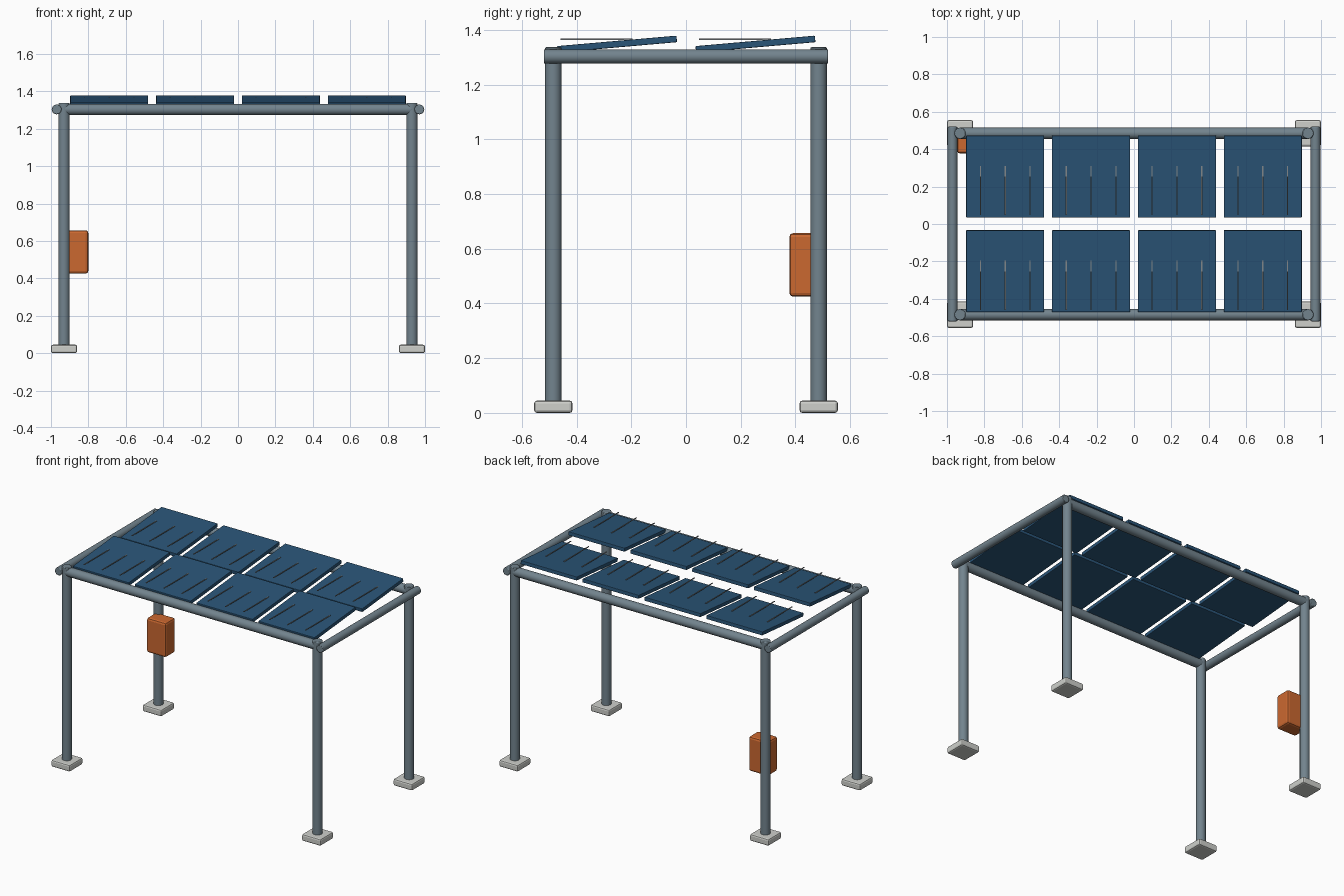
import bpy
from math import radians
from mathutils import Vector

cube = bpy.data.objects.get("Cube")
if cube:
    bpy.data.objects.remove(cube, do_unlink=True)


def material(name, rgb):
    m = bpy.data.materials.new(name)
    m.use_nodes = True
    colour = (*rgb, 1)
    m.diffuse_color = colour
    m.node_tree.nodes["Principled BSDF"].inputs["Base Color"].default_value = colour
    return m


STEEL = material("blue_grey_steel", (0.17, 0.23, 0.27))
BLUE = material("panel_blue", (0.023, 0.09, 0.185))
ORANGE = material("box_orange", (0.6, 0.14, 0.03))
CONCRETE = material("pale_concrete", (0.62, 0.63, 0.6))
BAR = material("bar_grey", (0.22, 0.24, 0.25))


def finish(obj, name, mat, bevel):
    obj.name = name
    obj.data.materials.append(mat)
    bpy.ops.object.transform_apply(location=False, rotation=False, scale=True)
    if bevel:
        mod = obj.modifiers.new("soft_edges", "BEVEL")
        mod.width = bevel
        mod.segments = 2
        mod.limit_method = "ANGLE"
        mod.angle_limit = radians(40)
    return obj


def box(name, size, loc, mat, bevel=0.0, tilt=0.0):
    bpy.ops.mesh.primitive_cube_add(size=1, location=loc, rotation=(tilt, 0, 0))
    obj = bpy.context.object
    obj.scale = size
    return finish(obj, name, mat, bevel)


def tube(name, start, end, radius, bevel=0.004):
    a, b = Vector(start), Vector(end)
    bpy.ops.mesh.primitive_cylinder_add(
        vertices=24, radius=radius, depth=(b - a).length, location=(a + b) / 2,
        rotation=(b - a).to_track_quat("Z", "Y").to_euler())
    obj = finish(bpy.context.object, name, STEEL, bevel)
    bpy.ops.object.shade_smooth_by_angle(angle=radians(35))
    return obj


POST_X, POST_Y, BEAM_Z = 0.93, 0.485, 1.303

# Posts standing in concrete feet
for sx, side in ((-1, "right"), (1, "left")):
    for sy, end in ((-1, "front"), (1, "back")):
        x, y = sx * POST_X, sy * POST_Y
        box(f"{end}_{side}_foot", (0.14, 0.14, 0.045), (x, y, 0.0225), CONCRETE, 0.01)
        tube(f"{end}_{side}_post", (x, y, 0.003), (x, y, 1.337), 0.03)

# Long beams front and back
for sy, end in ((-1, "front"), (1, "back")):
    tube(f"{end}_beam", (-POST_X, sy * POST_Y, BEAM_Z), (POST_X, sy * POST_Y, BEAM_Z), 0.03)

# Short side beams
for sx, side in ((-1, "right"), (1, "left")):
    tube(f"{side}_beam", (sx * 0.97, -0.52, BEAM_Z), (sx * 0.97, 0.52, BEAM_Z), 0.026)

# Tilted solar panels with thin level bars
for row, y in (("front", -0.252), ("back", 0.254)):
    for i in range(4):
        x = (i - 1.5) * 0.459
        box(f"{row}_panel_{i + 1}", (0.417, 0.438, 0.024), (x, y, 1.348),
            BLUE, 0.003, radians(5))
        for j in (-1, 0, 1):
            box(f"{row}_panel_{i + 1}_bar_{j + 2}", (0.006, 0.264, 0.004),
                (x + j * 0.133, y - 0.075, 1.366), BAR)

# Control box on the back right post
box("control_box", (0.145, 0.105, 0.232), (-0.873, 0.43, 0.541), ORANGE, 0.014)
